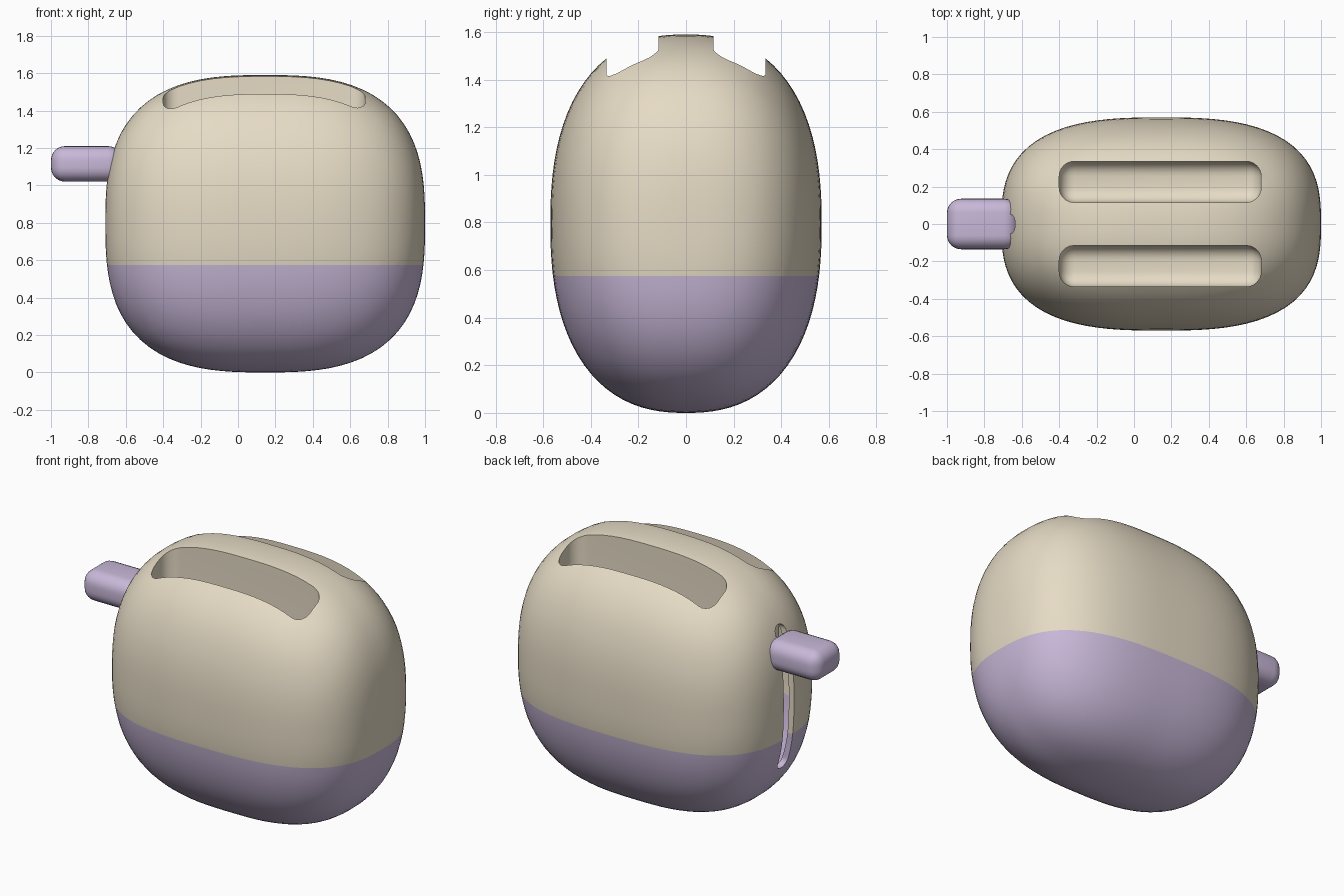
import bpy, bmesh, math
from mathutils import Vector

if "Cube" in bpy.data.objects:
    bpy.data.objects.remove(bpy.data.objects["Cube"])

CENTER = Vector((0.145, 0, 0.795))
HALF = Vector((0.855, 0.57, 0.795))
SEAM = 0.575
WALL = 0.035


def material(name, color):
    m = bpy.data.materials.new(name)
    m.diffuse_color = (*color, 1)
    m.use_nodes = True
    m.node_tree.nodes["Principled BSDF"].inputs["Base Color"].default_value = m.diffuse_color
    return m


def to_object(name, bm):
    bmesh.ops.recalc_face_normals(bm, faces=bm.faces)
    me = bpy.data.meshes.new(name)
    bm.to_mesh(me)
    bm.free()
    ob = bpy.data.objects.new(name, me)
    bpy.context.collection.objects.link(ob)
    return ob


def pillow(name, half):
    """Softly squared, inflated block."""
    bm = bmesh.new()
    bmesh.ops.create_cube(bm, size=2)
    bmesh.ops.subdivide_edges(bm, edges=bm.edges[:], cuts=23, use_grid_fill=True)
    for v in bm.verts:
        d = Vector([math.tan(c * math.pi / 4) for c in v.co])
        ring = abs(d.y) ** 2.4 + abs(d.z) ** 2.4
        d /= (abs(d.x) ** 2.8 + ring ** (2.8 / 2.4)) ** (1 / 2.8)
        v.co = CENTER + d * half
    return to_object(name, bm)


def rounded_box(name, lo, hi, radius, segments=6):
    lo, hi = Vector(lo), Vector(hi)
    bm = bmesh.new()
    bmesh.ops.create_cube(bm, size=1)
    for v in bm.verts:
        v.co = (lo + hi) / 2 + v.co * (hi - lo)
    if radius:
        bmesh.ops.bevel(bm, geom=bm.edges[:], offset=radius, segments=segments,
                        profile=0.5, affect='EDGES', clamp_overlap=True)
    return to_object(name, bm)


def subtract(ob, cutter):
    mod = ob.modifiers.new("cut", 'BOOLEAN')
    mod.operation, mod.solver, mod.object = 'DIFFERENCE', 'EXACT', cutter
    bpy.context.view_layer.objects.active = ob
    bpy.ops.object.modifier_apply(modifier=mod.name)
    bpy.data.objects.remove(cutter)


def finish(ob, mat):
    ob.data.materials.clear()
    ob.data.materials.append(mat)
    bpy.ops.object.select_all(action='DESELECT')
    ob.select_set(True)
    bpy.context.view_layer.objects.active = ob
    bpy.ops.object.shade_smooth_by_angle(angle=math.radians(35))


def half_shell(name, source, keep_upper):
    bm = bmesh.new()
    bm.from_mesh(source.data)
    bmesh.ops.bisect_plane(bm, geom=bm.verts[:] + bm.edges[:] + bm.faces[:],
                           plane_co=(0, 0, SEAM), plane_no=(0, 0, 1),
                           clear_inner=keep_upper, clear_outer=not keep_upper)
    me = bpy.data.meshes.new(name)
    bm.to_mesh(me)
    bm.free()
    ob = bpy.data.objects.new(name, me)
    bpy.context.collection.objects.link(ob)
    return ob


beige = material("beige", (0.79, 0.71, 0.56))
lavender = material("lavender", (0.58, 0.48, 0.69))

# Hollow body that leaves walls around the two bread slots
body = pillow("body", HALF)
cavity = pillow("cavity", HALF - Vector((WALL, WALL, WALL)))
for s in (-1, 1):
    subtract(cavity, rounded_box("liner", (-0.43, s * 0.225 - 0.14, 0.67),
                                 (0.71, s * 0.225 + 0.14, 1.9), 0.09))
subtract(body, cavity)

# Bread slots
for s in (-1, 1):
    subtract(body, rounded_box("pocket", (-0.40, s * 0.225 - 0.11, 0.70),
                               (0.68, s * 0.225 + 0.11, 1.9), 0.08))

# Lever track in the left end
subtract(body, rounded_box("track", (-0.9, -0.05, 0.37), (-0.55, 0.05, 1.26), 0.047))

# Two-tone housing
finish(half_shell("upper_housing", body, True), beige)
finish(half_shell("lower_housing", body, False), lavender)
bpy.data.objects.remove(body)

# Lever
finish(rounded_box("lever_handle", (-1.0, -0.135, 1.02), (-0.62, 0.135, 1.21), 0.075), lavender)
finish(rounded_box("lever_stem", (-0.68, -0.035, 1.06), (-0.46, 0.035, 1.17), 0.02, 3), lavender)
